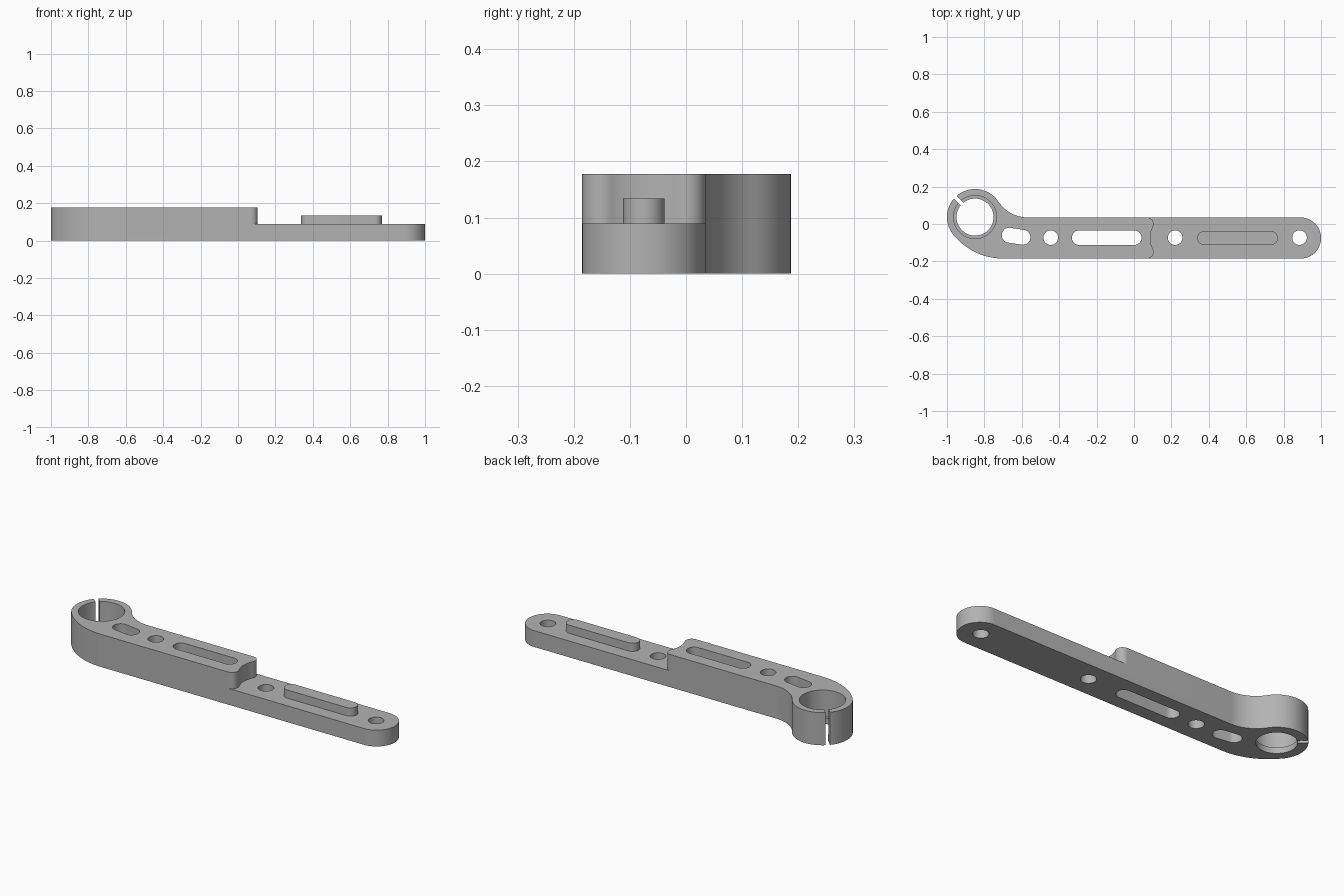
import bpy, bmesh
from math import cos, sin, radians, degrees, atan2, hypot

cube = bpy.data.objects.get("Cube")
if cube:
    bpy.data.objects.remove(cube, do_unlink=True)

HEIGHT, STEP, MID = 0.178, 0.089, -0.075   # full height, thin end height, bar centre line
HALF = 0.11                                # half width of the bar
RING = (-0.85, 0.037)                      # clamp ring centre
RING_R = 0.15

grey = bpy.data.materials.new("metal_grey")
grey.use_nodes = True
grey.diffuse_color = (0.45, 0.45, 0.45, 1)
grey.node_tree.nodes["Principled BSDF"].inputs["Base Color"].default_value = (0.45, 0.45, 0.45, 1)


def arc(centre, r, start, end, n=24):
    angles = [radians(start + (end - start) * i / n) for i in range(n + 1)]
    return [(centre[0] + r * cos(a), centre[1] + r * sin(a)) for a in angles]


def circle(centre, r, n=64):
    return arc(centre, r, 0, 360, n)[:-1]


def slot(a, b, r):
    """Round-ended slot between two end centres."""
    t = degrees(atan2(b[1] - a[1], b[0] - a[0]))
    return arc(b, r, t - 90, t + 90) + arc(a, r, t + 90, t + 270)


def prism(name, outline, z0, z1):
    bm = bmesh.new()
    face = bm.faces.new([bm.verts.new((x, y, z0)) for x, y in outline])
    top = bmesh.ops.extrude_face_region(bm, geom=[face])["geom"]
    bmesh.ops.translate(bm, vec=(0, 0, z1 - z0),
                        verts=[v for v in top if isinstance(v, bmesh.types.BMVert)])
    bmesh.ops.remove_doubles(bm, verts=bm.verts, dist=1e-5)
    bmesh.ops.recalc_face_normals(bm, faces=bm.faces)
    mesh = bpy.data.meshes.new(name)
    bm.to_mesh(mesh)
    bm.free()
    mesh.materials.append(grey)
    obj = bpy.data.objects.new(name, mesh)
    bpy.context.collection.objects.link(obj)
    return obj


def activate(obj):
    bpy.ops.object.select_all(action="DESELECT")
    obj.select_set(True)
    bpy.context.view_layer.objects.active = obj


def cut(body, outline, z0=-0.1, z1=0.3):
    cutter = prism("cutter", outline, z0, z1)
    cutter.hide_render = True
    activate(body)
    mod = body.modifiers.new("cut", "BOOLEAN")
    mod.operation, mod.solver, mod.object = "DIFFERENCE", "EXACT", cutter
    bpy.ops.object.modifier_apply(modifier=mod.name)
    bpy.data.objects.remove(cutter, do_unlink=True)


# Arm outline: round end, fillet into the ring, ring, broad curve back to the bar
fillet, fillet_r = (-0.568, MID + HALF + 0.1875), 0.1875
belly, belly_r = (-0.698, MID - HALF + 0.346), 0.346
f_ang = degrees(atan2(fillet[1] - RING[1], fillet[0] - RING[0]))
b_ang = 360 + degrees(atan2(RING[1] - belly[1], RING[0] - belly[0]))
outline = (arc((1 - HALF, MID), HALF, -90, 90, 40)
           + arc(fillet, fillet_r, -90, f_ang - 180)
           + arc(RING, RING_R, f_ang, b_ang, 60)[1:]
           + arc(belly, belly_r, b_ang, 270)[1:])
arm = prism("clamp_arm", outline, 0, HEIGHT)

# Lowered end with a scooped shoulder around the first hole
hole, scoop_r, round_r = (0.22, MID), 0.133, 0.035
dy = HALF - round_r
dx = ((scoop_r + round_r) ** 2 - dy ** 2) ** 0.5
a = degrees(atan2(dy, -dx))
upper = arc((hole[0] - dx, MID + dy), round_r, 90, a - 180, 14)
lower = [(x, 2 * MID - y) for x, y in reversed(upper)]
scoop = arc(hole, scoop_r, a, 360 - a, 24)[1:-1]
x0 = upper[0][0]
cut(arm, [(1.2, 0.2), (x0, 0.2)] + upper + scoop + lower + [(x0, -0.4), (1.2, -0.4)], STEP)

# Through holes and slots along the bar
for x in (-0.445, hole[0], 0.885):
    cut(arm, circle((x, MID + 0.002), 0.039, 40))
cut(arm, slot((-0.667, -0.06), (-0.594, -0.071), 0.04))
cut(arm, slot((-0.293, MID + 0.002), (0.001, MID + 0.002), 0.039))

# Clamp bore with a thin lip at the bottom, and the diagonal split
cut(arm, circle(RING, 0.099))
cut(arm, circle(RING, 0.115), 0.032)
d, w = 0.5 ** 0.5, 0.011
cut(arm, [(RING[0] - d * r - d * s, RING[1] + d * r - d * s)
          for r, s in ((0.05, -w), (0.05, w), (0.25, w), (0.25, -w))])

# Raised locating rib on the lowered end
rib = prism("locating_rib", slot((0.375, MID), (0.732, MID), 0.037), STEP - 0.01, 0.134)

for obj in (arm, rib):
    activate(obj)
    bpy.ops.object.shade_smooth_by_angle(angle=radians(30))
